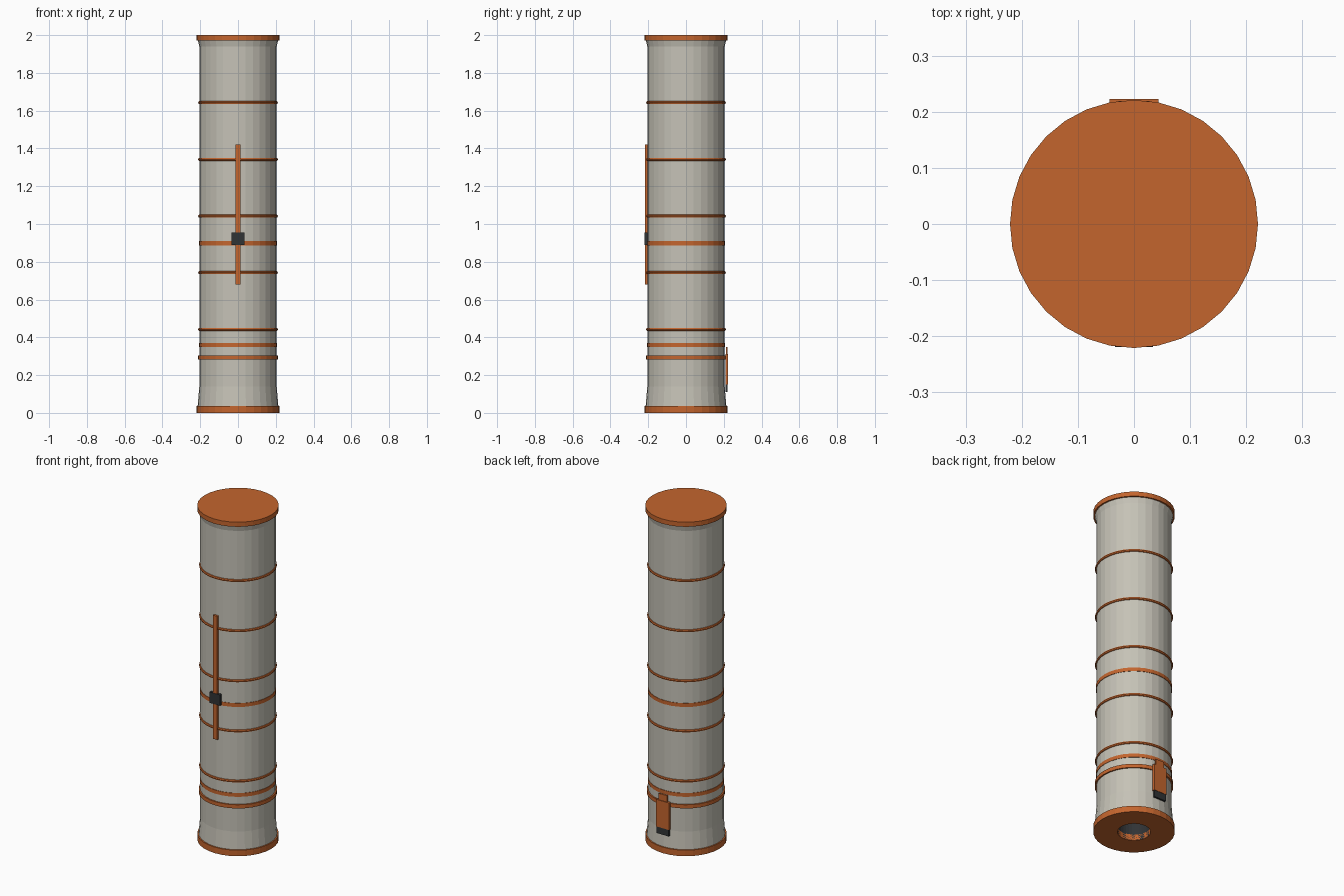
import bpy, bmesh, math

if "Cube" in bpy.data.objects:
    bpy.data.objects.remove(bpy.data.objects["Cube"])

SEG = 32


def material(name, rgb):
    m = bpy.data.materials.new(name)
    m.diffuse_color = (*rgb, 1)
    m.use_nodes = True
    m.node_tree.nodes["Principled BSDF"].inputs["Base Color"].default_value = m.diffuse_color
    return m


SHELL = material("shell_grey", (0.56, 0.54, 0.47))
ORANGE = material("trim_orange", (0.55, 0.13, 0.027))
DARK = material("dark_metal", (0.03, 0.033, 0.036))


def finish(name, bm, mat):
    bmesh.ops.recalc_face_normals(bm, faces=bm.faces)
    me = bpy.data.meshes.new(name)
    bm.to_mesh(me)
    bm.free()
    me.materials.append(mat)
    ob = bpy.data.objects.new(name, me)
    bpy.context.collection.objects.link(ob)
    return ob


def lathe(name, profile, mat, closed=False, seg=SEG):
    """Revolve (radius, z) points about z; radius 0 makes a pole."""
    bm = bmesh.new()
    vs = [bm.verts.new((r, 0, z)) for r, z in profile]
    pairs = list(zip(vs, vs[1:])) + ([(vs[-1], vs[0])] if closed else [])
    edges = [bm.edges.new(p) for p in pairs]
    bmesh.ops.spin(bm, geom=vs + edges, cent=(0, 0, 0), axis=(0, 0, 1),
                   angle=2 * math.pi, steps=seg)
    bmesh.ops.remove_doubles(bm, verts=bm.verts, dist=1e-5)
    return finish(name, bm, mat)


def box(name, lo, hi, mat):
    bm = bmesh.new()
    bmesh.ops.create_cube(bm, size=1)
    for v in bm.verts:
        v.co = [(a + b) / 2 + c * (b - a) for a, b, c in zip(lo, hi, v.co)]
    return finish(name, bm, mat)


def ring(name, z, major, minor, mat):
    prof = [(major + minor * math.cos(a), z + minor * math.sin(a))
            for a in (i * math.pi / 4 for i in range(8))]
    return lathe(name, prof, mat, closed=True)


# Tube body with flared ends
lathe("tube_body", [(0.214, 0.03), (0.205, 0.14), (0.205, 1.94), (0.214, 1.98)], SHELL)

# End caps: solid lid on top, collar with a bore at the bottom
lathe("top_cap", [(0, 1.972), (0.221, 1.972), (0.221, 2.0), (0, 2.0)], ORANGE)
lathe("bottom_collar", [(0.09, 0.0), (0.221, 0.0), (0.221, 0.036), (0.09, 0.036)],
      ORANGE, closed=True)
lathe("nozzle_bore", [(0.09, 0.001), (0.09, 0.12), (0, 0.12)], DARK)

# Thin rounded rings at even spacing
for i in range(5):
    ring(f"thin_ring_{i + 1}", 0.442 + 0.3 * i, 0.2025, 0.009, ORANGE)

# Wider flat bands
for name, z, r, h in (("lower_band", 0.293, 0.213, 0.022),
                      ("joint_band_low", 0.36, 0.2075, 0.022),
                      ("joint_band_high", 0.898, 0.2075, 0.022)):
    lathe(name, [(0.198, z - h / 2), (r, z - h / 2), (r, z + h / 2), (0.198, z + h / 2)],
          ORANGE, closed=True)

# Front rail with sliding clamp
box("front_rail", (-0.014, -0.217, 0.68), (0.014, -0.202, 1.42), ORANGE)
box("rail_clamp", (-0.034, -0.219, 0.89), (0.034, -0.203, 0.955), DARK)

# Rear latch: tab, plate and dark foot
box("latch_tab", (-0.028, 0.211, 0.312), (0.028, 0.219, 0.35), ORANGE)
box("latch_plate", (-0.044, 0.208, 0.15), (0.044, 0.223, 0.312), ORANGE)
box("latch_foot", (-0.04, 0.21, 0.11), (0.04, 0.221, 0.15), DARK)
